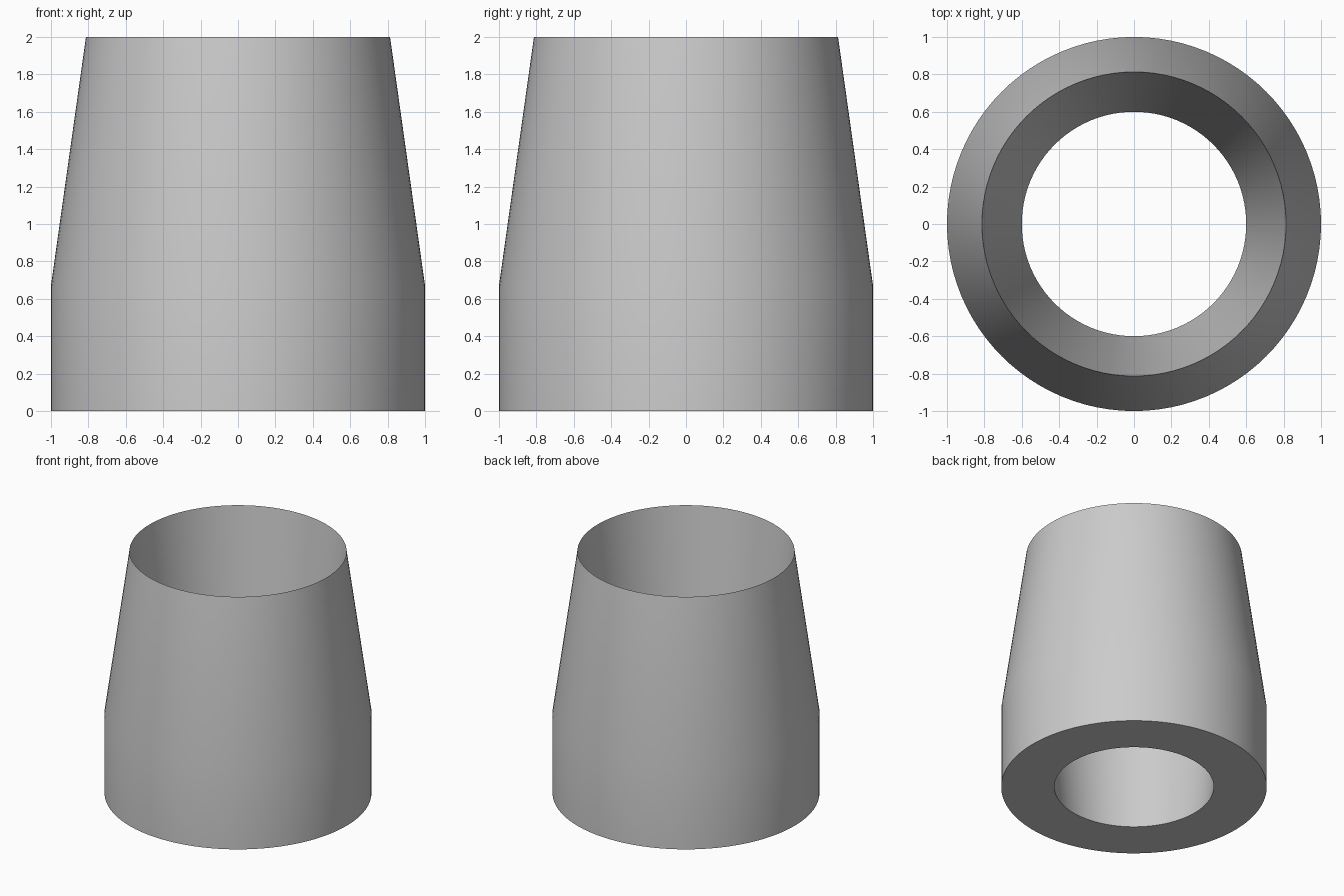
import bpy
import bmesh
from math import cos, sin, tau, radians

cube = bpy.data.objects.get("Cube")
if cube:
    bpy.data.objects.remove(cube, do_unlink=True)

SEGMENTS = 96

# Plain grey material
grey = bpy.data.materials.new("light grey")
grey.use_nodes = True
color = (0.6, 0.6, 0.6, 1.0)
grey.diffuse_color = color
grey.node_tree.nodes["Principled BSDF"].inputs["Base Color"].default_value = color


def lathe(name, profile, material):
    """Revolve a closed (radius, height) profile around the z axis."""
    bm = bmesh.new()
    rings = []
    for radius, z in profile:
        angles = [tau * i / SEGMENTS for i in range(SEGMENTS)]
        rings.append([bm.verts.new((radius * cos(a), radius * sin(a), z)) for a in angles])
    for lower, upper in zip(rings, rings[1:] + rings[:1]):
        for i in range(SEGMENTS):
            j = (i + 1) % SEGMENTS
            bm.faces.new((lower[i], lower[j], upper[j], upper[i]))
    bmesh.ops.recalc_face_normals(bm, faces=bm.faces)
    mesh = bpy.data.meshes.new(name)
    bm.to_mesh(mesh)
    bm.free()
    mesh.materials.append(material)
    obj = bpy.data.objects.new(name, mesh)
    bpy.context.collection.objects.link(obj)
    return obj


# Sleeve: straight collar, tapered wall, knife-edge rim, conical bore
sleeve = lathe("tapered_sleeve",
               [(0.6, 0), (1, 0), (1, 0.67), (0.813, 2)],
               grey)

bpy.ops.object.select_all(action='DESELECT')
sleeve.select_set(True)
bpy.context.view_layer.objects.active = sleeve
bpy.ops.object.shade_smooth_by_angle(angle=radians(30))
